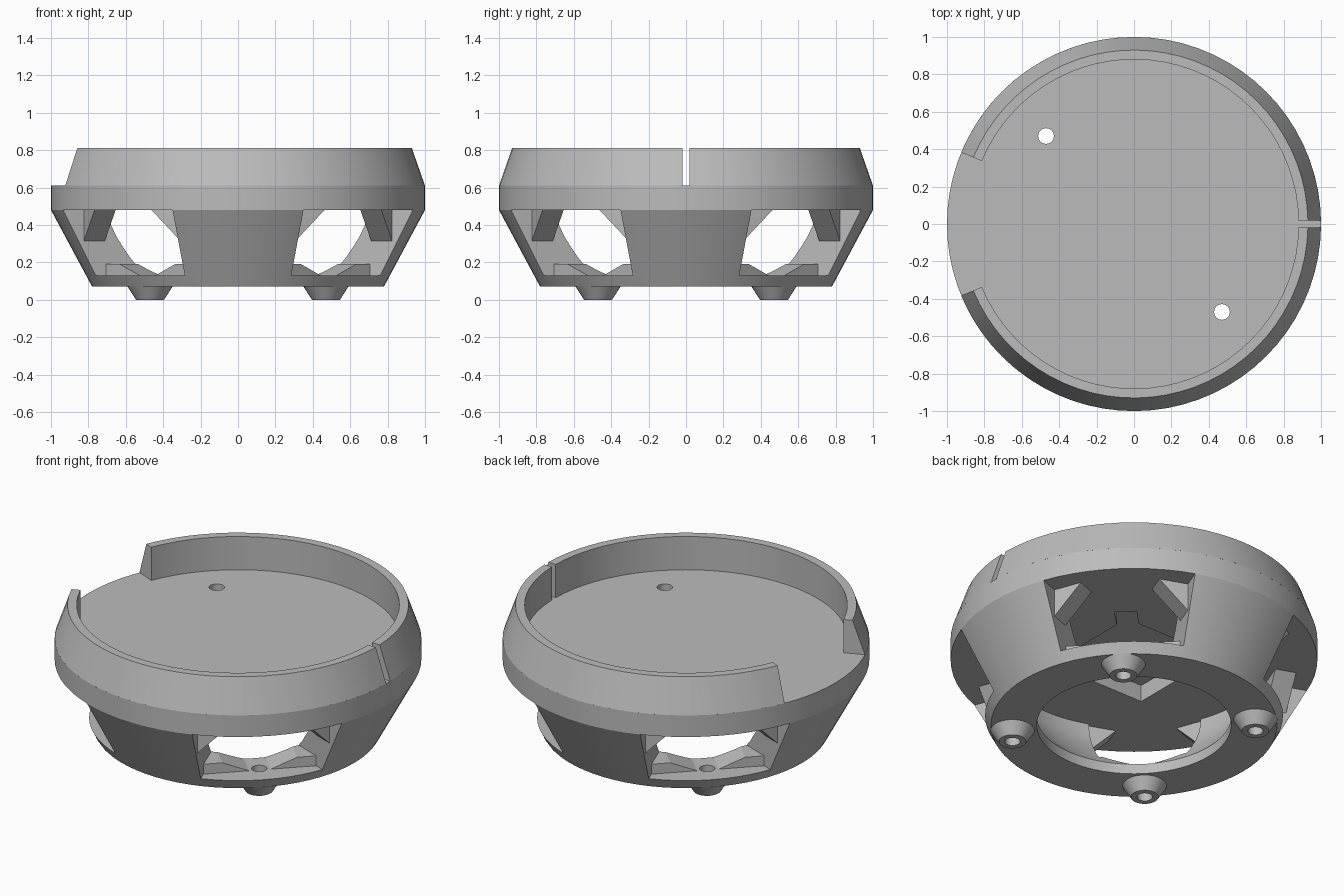
import bpy, bmesh, math
from mathutils import Matrix, Vector

if "Cube" in bpy.data.objects:
    bpy.data.objects.remove(bpy.data.objects["Cube"], do_unlink=True)

grey = bpy.data.materials.new("plain_grey")
grey.use_nodes = True
COLOUR = (0.5, 0.5, 0.5, 1)
grey.diffuse_color = COLOUR
grey.node_tree.nodes["Principled BSDF"].inputs["Base Color"].default_value = COLOUR

SEG = 72
HALF_WINDOW = math.radians(24.5)
DIAGONALS = [math.radians(45 + 90 * i) for i in range(4)]
FOOT = 0.665      # distance of each foot from the axis


def finish(name, bm):
    bmesh.ops.recalc_face_normals(bm, faces=bm.faces)
    mesh = bpy.data.meshes.new(name)
    bm.to_mesh(mesh)
    bm.free()
    mesh.materials.append(grey)
    obj = bpy.data.objects.new(name, mesh)
    bpy.context.collection.objects.link(obj)
    return obj


def sweep(name, profile, start=0.0, end=math.tau, steps=SEG, centre=(0, 0)):
    """Revolve a closed (r, z) profile about a vertical axis."""
    full = end - start > math.tau - 1e-4
    bm = bmesh.new()
    rings = []
    for i in range(steps if full else steps + 1):
        a = start + (end - start) * i / steps
        rings.append([bm.verts.new((centre[0] + r * math.cos(a),
                                    centre[1] + r * math.sin(a), z)) for r, z in profile])
    n = len(profile)
    pairs = list(zip(rings, rings[1:])) + ([(rings[-1], rings[0])] if full else [])
    for p, q in pairs:
        for j in range(n):
            k = (j + 1) % n
            bm.faces.new((p[j], q[j], q[k], p[k]))
    if not full:
        bm.faces.new(rings[0])
        bm.faces.new(rings[-1])
    return finish(name, bm)


def loft(name, first, second, angle=0.0):
    """Join two matching outlines into a solid, turned about z."""
    bm = bmesh.new()
    a = [bm.verts.new(p) for p in first]
    b = [bm.verts.new(p) for p in second]
    bm.faces.new(a)
    bm.faces.new(b)
    for i in range(len(a)):
        k = (i + 1) % len(a)
        bm.faces.new((a[i], a[k], b[k], b[i]))
    bm.transform(Matrix.Rotation(angle, 4, 'Z'))
    return finish(name, bm)


def cylinder(name, radius, z0, z1, centre=(0, 0), steps=SEG):
    bm = bmesh.new()
    bmesh.ops.create_cone(bm, cap_ends=True, segments=steps, radius1=radius, radius2=radius,
                          depth=z1 - z0,
                          matrix=Matrix.Translation((*centre, (z0 + z1) / 2)))
    return finish(name, bm)


def cut(target, cutter):
    mod = target.modifiers.new("cut", 'BOOLEAN')
    mod.operation = 'DIFFERENCE'
    mod.solver = 'EXACT'
    mod.object = cutter
    deps = bpy.context.evaluated_depsgraph_get()
    mesh = bpy.data.meshes.new_from_object(target.evaluated_get(deps))
    target.modifiers.clear()
    target.data = mesh
    bpy.data.objects.remove(cutter, do_unlink=True)


def foot_centre(a):
    return (FOOT * math.cos(a), FOOT * math.sin(a))


# Lower frame: sloping outside, bowl-shaped inside, four windows
frame = sweep("lower_frame", [(0.53, 0.07), (0.78, 0.07), (1.0, 0.48), (0.74, 0.48),
                              (0.725, 0.40), (0.69, 0.33), (0.62, 0.23), (0.53, 0.13)])
t = math.tan(HALF_WINDOW)
side = [(0.2, 0.19), (0.685, 0.19), (0.685, 0.13), (1.3, 0.13), (1.3, 0.6), (0.2, 0.6)]
notch = [(-0.06, 0.13), (0.06, 0.13), (0.22, 0.195), (-0.22, 0.195)]
for a in DIAGONALS:
    cut(frame, loft("window_cutter", [(d, -d * t, z) for d, z in side],
                    [(d, d * t, z) for d, z in side], a))
    cut(frame, loft("notch_cutter", [(0.3, y, z) for y, z in notch],
                    [(0.75, y, z) for y, z in notch], a))
    cut(frame, cylinder("hole_cutter", 0.042, 0.0, 0.3, foot_centre(a), 24))

# Deck with a square pocket below and two through holes
deck = cylinder("deck", 1.0, 0.48, 0.61)
square = [(-0.32, -0.32), (0.32, -0.32), (0.32, 0.32), (-0.32, 0.32)]
cut(deck, loft("pocket_cutter", [(x, y, 0.4) for x, y in square],
               [(x, y, 0.58) for x, y in square]))
channel = [(0.3, -0.06), (0.53, -0.06), (0.53, 0.06), (0.3, 0.06)]
cut(deck, loft("channel_cutter", [(x, y, 0.4) for x, y in channel],
               [(x, y, 0.58) for x, y in channel], DIAGONALS[0]))
for a in (DIAGONALS[1], DIAGONALS[3]):
    cut(deck, cylinder("hole_cutter", 0.042, 0.4, 0.7, foot_centre(a), 24))

# Raised lip in two arcs, leaving a narrow slit at one side and a wide gap opposite
lip = [(0.88, 0.61), (1.0, 0.61), (0.93, 0.81), (0.88, 0.81)]
slit, gap = math.radians(1.15), math.radians(157.5)
sweep("back_lip", lip, slit, gap, 32)
sweep("front_lip", lip, -gap, -slit, 32)

# Feet and triangular brackets under the deck at both sides of each window
bracket = [(0, 0.48), (0, 0.315), (0.165, 0.48)]
for i, a in enumerate(DIAGONALS):
    sweep(f"foot_{i + 1}", [(0.042, 0.0), (0.075, 0.0), (0.12, 0.07), (0.042, 0.07)],
          steps=32, centre=foot_centre(a))
    for s, label in ((1, "a"), (-1, "b")):
        loft(f"bracket_{i + 1}{label}", [(0.76, -s * y, z) for y, z in bracket],
             [(0.88, -s * y, z) for y, z in bracket], a + s * HALF_WINDOW)

# Smooth the round surfaces, keep the edges sharp
bpy.ops.object.select_all(action='DESELECT')
for obj in bpy.context.collection.objects:
    if obj.type == 'MESH' and obj.data.materials and obj.data.materials[0] == grey:
        obj.select_set(True)
        bpy.context.view_layer.objects.active = obj
bpy.ops.object.shade_smooth_by_angle(angle=math.radians(20))
